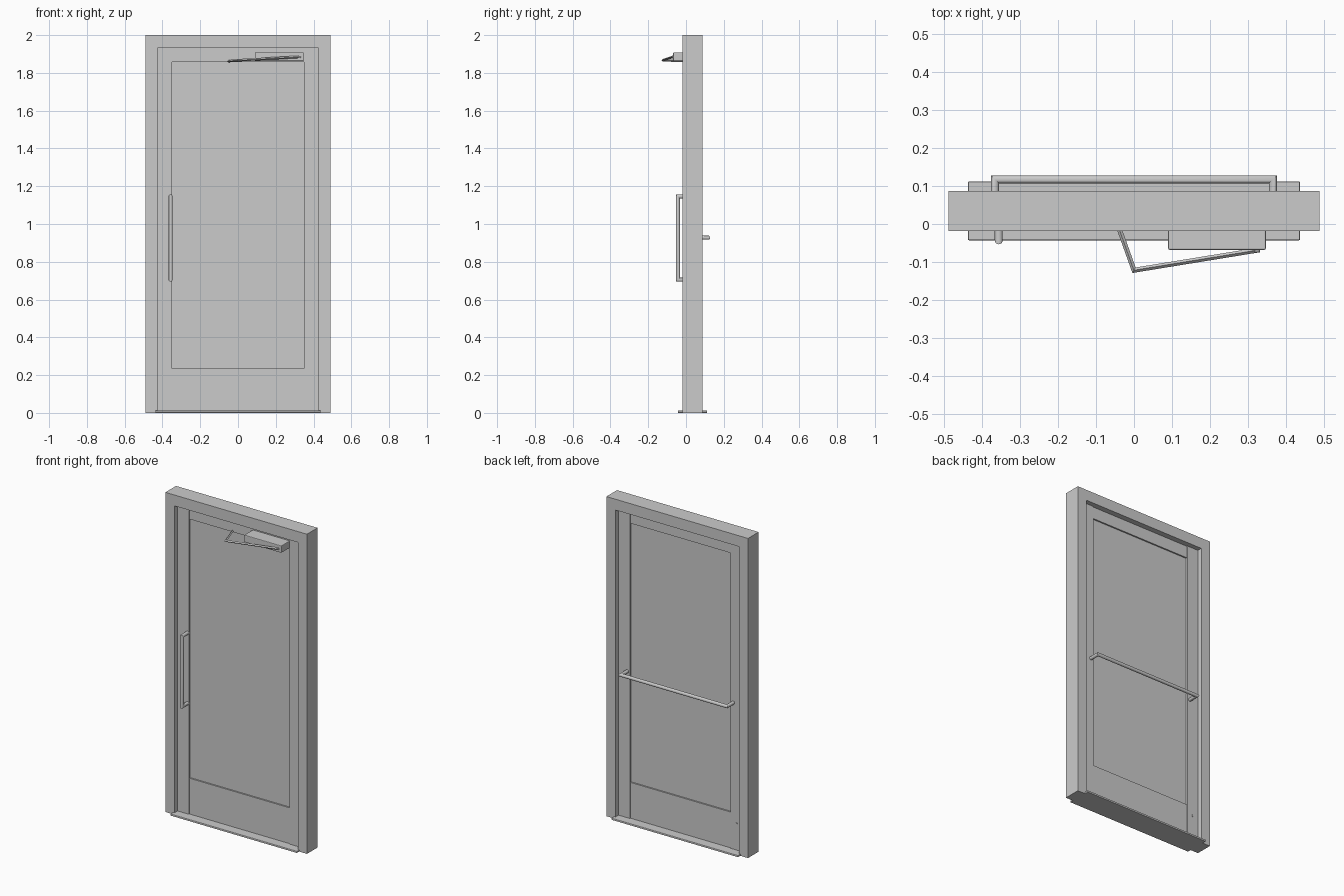
import bpy, bmesh, math
from mathutils import Vector

cube = bpy.data.objects.get("Cube")
if cube:
    bpy.data.objects.remove(cube, do_unlink=True)

grey = bpy.data.materials.new("light_grey")
grey.use_nodes = True
grey.diffuse_color = (0.6, 0.6, 0.6, 1)
grey.node_tree.nodes["Principled BSDF"].inputs["Base Color"].default_value = (0.6, 0.6, 0.6, 1)


def finish(name, bm, bevel=0.0, smooth=False):
    bmesh.ops.recalc_face_normals(bm, faces=bm.faces)
    mesh = bpy.data.meshes.new(name)
    bm.to_mesh(mesh)
    bm.free()
    mesh.materials.append(grey)
    obj = bpy.data.objects.new(name, mesh)
    bpy.context.collection.objects.link(obj)
    if bevel:
        mod = obj.modifiers.new("Bevel", "BEVEL")
        mod.width, mod.segments = bevel, 2
    if smooth:
        bpy.ops.object.select_all(action="DESELECT")
        obj.select_set(True)
        bpy.context.view_layer.objects.active = obj
        bpy.ops.object.shade_smooth_by_angle(angle=math.radians(40))
    return obj


def box(name, xs, ys, zs, bevel=0.0):
    bm = bmesh.new()
    bmesh.ops.create_cube(bm, size=1)
    for v in bm.verts:
        v.co = [(a + b) / 2 + c * (b - a) for c, (a, b) in zip(v.co, (xs, ys, zs))]
    return finish(name, bm, bevel)


def bar(name, path, radius, sides=16, turn=0.0):
    """Sweep a regular section along a path with mitred corners."""
    pts = [Vector(p) for p in path]
    dirs = [(b - a).normalized() for a, b in zip(pts, pts[1:])]
    side = dirs[0].orthogonal().normalized()
    up = dirs[0].cross(side)
    angles = [turn + math.tau * i / sides for i in range(sides)]
    ring = [pts[0] + radius * (math.cos(t) * side + math.sin(t) * up) for t in angles]
    bm = bmesh.new()
    rings = [[bm.verts.new(p) for p in ring]]
    for i, d in enumerate(dirs):
        plane = (d + dirs[min(i + 1, len(dirs) - 1)]).normalized()
        ring = [p + d * ((pts[i + 1] - p).dot(plane) / d.dot(plane)) for p in ring]
        rings.append([bm.verts.new(p) for p in ring])
    for a, b in zip(rings, rings[1:]):
        for i in range(sides):
            j = (i + 1) % sides
            bm.faces.new((a[i], a[j], b[j], b[i]))
    bm.faces.new(rings[0])
    bm.faces.new(rings[-1])
    return finish(name, bm, smooth=sides > 8)


# Door frame: one piece with two jambs and a head
W, TOP, OPEN, HEAD = 0.49, 2.0, 0.427, 1.932
bm = bmesh.new()
outline = [(-W, 0), (-W, TOP), (W, TOP), (W, 0),
           (OPEN, 0), (OPEN, HEAD), (-OPEN, HEAD), (-OPEN, 0)]
face = bm.faces.new([bm.verts.new((x, -0.018, z)) for x, z in outline])
moved = bmesh.ops.extrude_face_region(bm, geom=[face])["geom"]
bmesh.ops.translate(bm, vec=(0, 0.105, 0),
                    verts=[g for g in moved if isinstance(g, bmesh.types.BMVert)])
finish("door_frame", bm)

# Threshold
box("threshold", (-0.438, 0.438), (-0.043, 0.112), (0, 0.012), 0.003)

# Door leaf: stiles, rails and recessed panel
STILE, SILL, TOP_RAIL, LOW_RAIL = 0.349, 0.012, 1.857, 0.236
for side, sign in (("left", 1), ("right", -1)):
    xs = sorted((sign * STILE, sign * OPEN))
    box(side + "_stile", xs, (0.012, 0.057), (SILL, HEAD))
box("top_rail", (-STILE, STILE), (0.017, 0.052), (TOP_RAIL, HEAD))
box("bottom_rail", (-STILE, STILE), (0.017, 0.052), (SILL, LOW_RAIL))
box("door_panel", (-STILE, STILE), (0.026, 0.043), (LOW_RAIL, TOP_RAIL))

# Vertical pull handle on the front
HX, HY, HZ = -0.357, -0.043, (0.705, 1.146)
bar("pull_handle", [(HX, 0.014, HZ[0]), (HX, HY, HZ[0]),
                    (HX, HY, HZ[1]), (HX, 0.014, HZ[1])], 0.0105)

# Horizontal push bar on the back
PX, PY, PZ = 0.367, 0.118, 0.928
bar("push_bar", [(-PX, 0.055, PZ), (-PX, PY, PZ),
                 (PX, PY, PZ), (PX, 0.055, PZ)], 0.0105)

# Small lock low on the back of the right stile
bar("lock_cylinder", [(-0.39, 0.055, 0.175), (-0.39, 0.06, 0.175)], 0.008)

# Door closer: body and folding arm
box("closer_body", (0.09, 0.348), (-0.068, 0.018), (1.863, 1.908), 0.004)
bar("closer_arm", [(0.332, -0.068, 1.885), (0, -0.122, 1.867), (-0.05, 0.018, 1.862)],
    0.0065, sides=4, turn=math.pi / 4)
bar("closer_pivot", [(0.325, -0.06, 1.885), (0.325, -0.074, 1.885)], 0.008)
